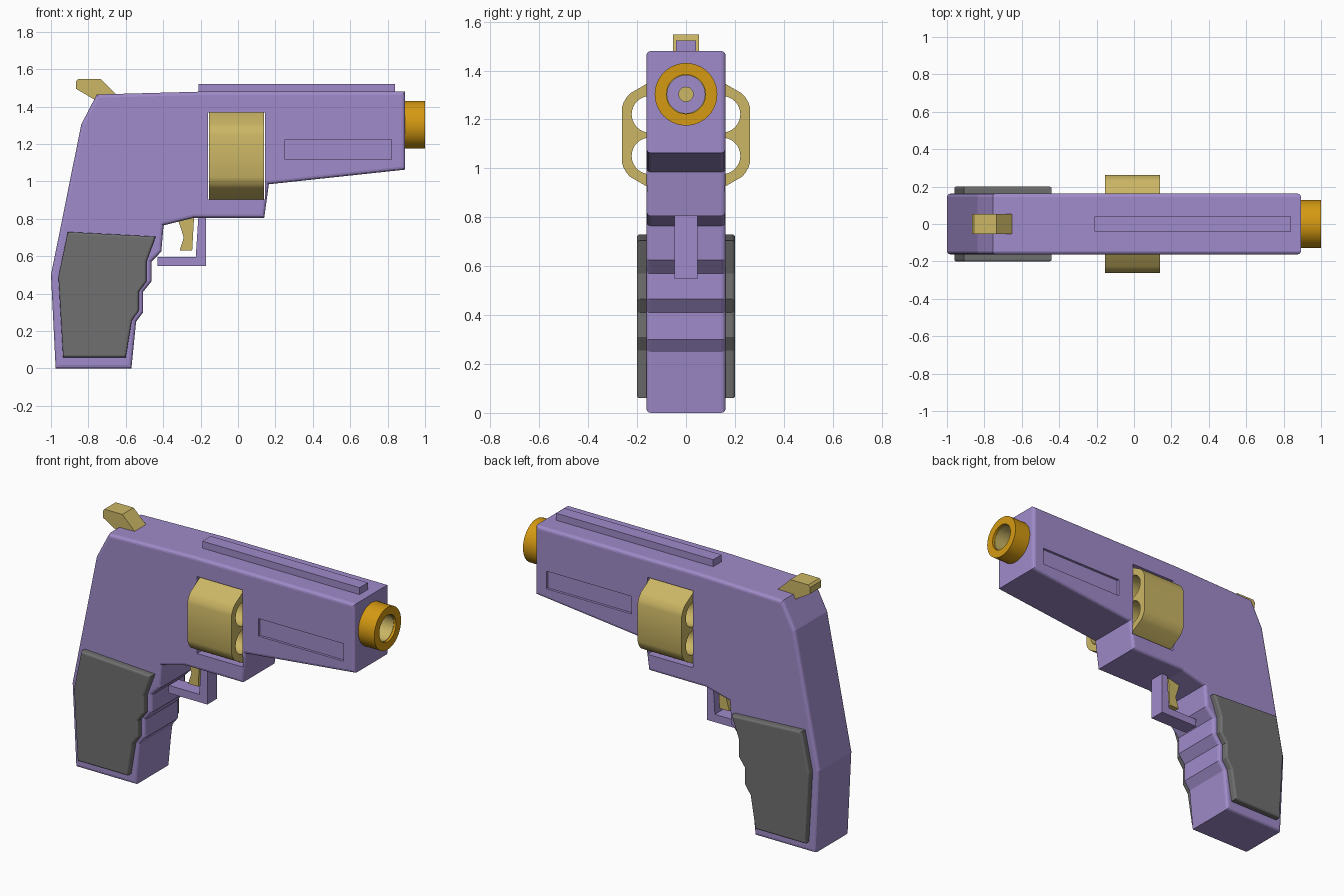
import bpy, bmesh, math

if "Cube" in bpy.data.objects:
    bpy.data.objects.remove(bpy.data.objects["Cube"])


def material(name, rgb):
    m = bpy.data.materials.new(name)
    m.diffuse_color = (*rgb, 1)
    m.use_nodes = True
    m.node_tree.nodes["Principled BSDF"].inputs["Base Color"].default_value = m.diffuse_color
    return m


LILAC = material("lilac", (0.35, 0.26, 0.59))
GOLD = material("pale_gold", (0.60, 0.47, 0.13))
ORANGE = material("orange", (0.66, 0.32, 0.006))
GREY = material("grey", (0.16, 0.16, 0.16))


def finish(bm, name, mat):
    bmesh.ops.recalc_face_normals(bm, faces=bm.faces)
    me = bpy.data.meshes.new(name)
    bm.to_mesh(me)
    bm.free()
    me.materials.append(mat)
    ob = bpy.data.objects.new(name, me)
    bpy.context.collection.objects.link(ob)
    return ob


def prism(name, pts, y0, y1, mat, bevel=0.0):
    """Side profile (x, z) extruded from y0 to y1, rims rounded."""
    bm = bmesh.new()
    a = [bm.verts.new((x, y0, z)) for x, z in pts]
    b = [bm.verts.new((x, y1, z)) for x, z in pts]
    caps = [bm.faces.new(a), bm.faces.new(b[::-1])]
    for i in range(len(pts)):
        j = (i + 1) % len(pts)
        bm.faces.new((a[i], b[i], b[j], a[j]))
    bmesh.ops.recalc_face_normals(bm, faces=bm.faces)
    if bevel:
        rim = [e for f in caps for e in f.edges]
        bmesh.ops.bevel(bm, geom=rim, offset=bevel, segments=3, profile=0.5, affect='EDGES')
    return finish(bm, name, mat)


def box(name, x0, x1, y0, y1, z0, z1, mat):
    return prism(name, [(x0, z0), (x1, z0), (x1, z1), (x0, z1)], y0, y1, mat)


def circle(r, n=40, cy=0, cz=0):
    return [(cy + r * math.cos(2 * math.pi * i / n), cz + r * math.sin(2 * math.pi * i / n))
            for i in range(n)]


def rods(name, outlines, x0, x1, mat):
    """One or more (y, z) outlines extruded along x."""
    bm = bmesh.new()
    for pts in outlines:
        a = [bm.verts.new((x0, y, z)) for y, z in pts]
        b = [bm.verts.new((x1, y, z)) for y, z in pts]
        bm.faces.new(a)
        bm.faces.new(b[::-1])
        for i in range(len(pts)):
            j = (i + 1) % len(pts)
            bm.faces.new((a[i], b[i], b[j], a[j]))
    return finish(bm, name, mat)


def tube(name, ro, ri, x0, x1, z, mat, n=40):
    bm = bmesh.new()
    loops = [[bm.verts.new((x, p[0], p[1])) for p in circle(r, n, 0, z)]
             for r, x in ((ro, x0), (ro, x1), (ri, x1), (ri, x0))]
    for k in range(4):
        a, b = loops[k], loops[(k + 1) % 4]
        for i in range(n):
            j = (i + 1) % n
            bm.faces.new((a[i], b[i], b[j], a[j]))
    return finish(bm, name, mat)


def activate(ob):
    bpy.ops.object.select_all(action='DESELECT')
    ob.select_set(True)
    bpy.context.view_layer.objects.active = ob


def cut(ob, cutter):
    m = ob.modifiers.new("cut", 'BOOLEAN')
    m.operation, m.solver, m.object = 'DIFFERENCE', 'EXACT', cutter
    activate(ob)
    bpy.ops.object.modifier_apply(modifier=m.name)
    bpy.data.objects.remove(cutter)


def smooth(ob):
    activate(ob)
    bpy.ops.object.shade_smooth_by_angle(angle=math.radians(20))


# Frame: grip, receiver and barrel housing in one profile
body = prism("frame", [
    (-0.975, 0), (-0.57, 0), (-0.545, 0.25), (-0.507, 0.30), (-0.507, 0.41),
    (-0.463, 0.465), (-0.463, 0.57), (-0.41, 0.625), (-0.398, 0.765), (-0.24, 0.805),
    (0.14, 0.805), (0.165, 0.985), (0.893, 1.063), (0.893, 1.48), (-0.2, 1.48),
    (-0.755, 1.465), (-0.838, 1.305), (-1.0, 0.5)], -0.162, 0.162, LILAC, 0.018)
BORE_Z = 1.303
# Drum window, side panels and bore
cut(body, box("window_cutter", -0.16, 0.145, -0.4, 0.4, 0.903, 1.368, LILAC))
for s in (-1, 1):
    cut(body, box("panel_cutter", 0.25, 0.82, min(s * 0.147, s * 0.3),
                  max(s * 0.147, s * 0.3), 1.118, 1.224, LILAC))
cut(body, rods("bore_cutter", [circle(0.082, 40, 0, BORE_Z)], 0.6, 1.1, LILAC))

# Six-sided drum with rounded corners and six through holes
DRUM_Z = 1.136
outline = []
for k in range(6):
    for d, r in ((-6.7, 0.2853), (-2.5, 0.288), (2.5, 0.288), (6.7, 0.2853)):
        t = math.radians(30 + 60 * k + d)
        outline.append((r * math.cos(t), DRUM_Z + r * math.sin(t)))
drum = rods("drum", [outline], -0.155, 0.14, GOLD)
holes = []
for k in range(6):
    t = math.radians(30 + 60 * k)
    holes.append(circle(0.075, 32, 0.17 * math.cos(t), DRUM_Z + 0.17 * math.sin(t)))
cut(drum, rods("hole_cutter", holes, -0.5, 0.5, GOLD))
smooth(drum)

# Muzzle ring, bore lining and dart tip inside
smooth(tube("muzzle_ring", 0.128, 0.08, 0.885, 1.0, BORE_Z, ORANGE))
smooth(tube("bore_lining", 0.083, 0.077, 0.59, 0.985, BORE_Z, GOLD))
smooth(rods("bore_pin", [circle(0.031, 24, 0, BORE_Z)], 0.59, 0.61, GOLD))

# Top rail
box("top_rail", -0.21, 0.84, -0.04, 0.04, 1.47, 1.522, LILAC)

# Grip plates on both sides
plate = [(-0.91, 0.73), (-0.44, 0.705), (-0.49, 0.57), (-0.49, 0.465), (-0.53, 0.41),
         (-0.53, 0.31), (-0.568, 0.255), (-0.6, 0.06), (-0.935, 0.06), (-0.96, 0.49)]
for side, y0, y1 in (("front", -0.201, -0.15), ("back", 0.15, 0.201)):
    prism("grip_plate_" + side, plate, y0, y1, GREY, 0.012)

# Hammer and trigger
prism("hammer", [(-0.855, 1.548), (-0.735, 1.548), (-0.645, 1.46), (-0.755, 1.43),
                 (-0.865, 1.495), (-0.866, 1.535)], -0.054, 0.054, GOLD)
prism("trigger", [(-0.325, 0.81), (-0.235, 0.81), (-0.245, 0.63), (-0.312, 0.63),
                  (-0.29, 0.70)], -0.03, 0.03, GOLD)

# Trigger guard
prism("trigger_guard", [(-0.43, 0.548), (-0.172, 0.548), (-0.172, 0.81), (-0.212, 0.81),
                        (-0.226, 0.595), (-0.43, 0.595)], -0.047, 0.047, LILAC)
